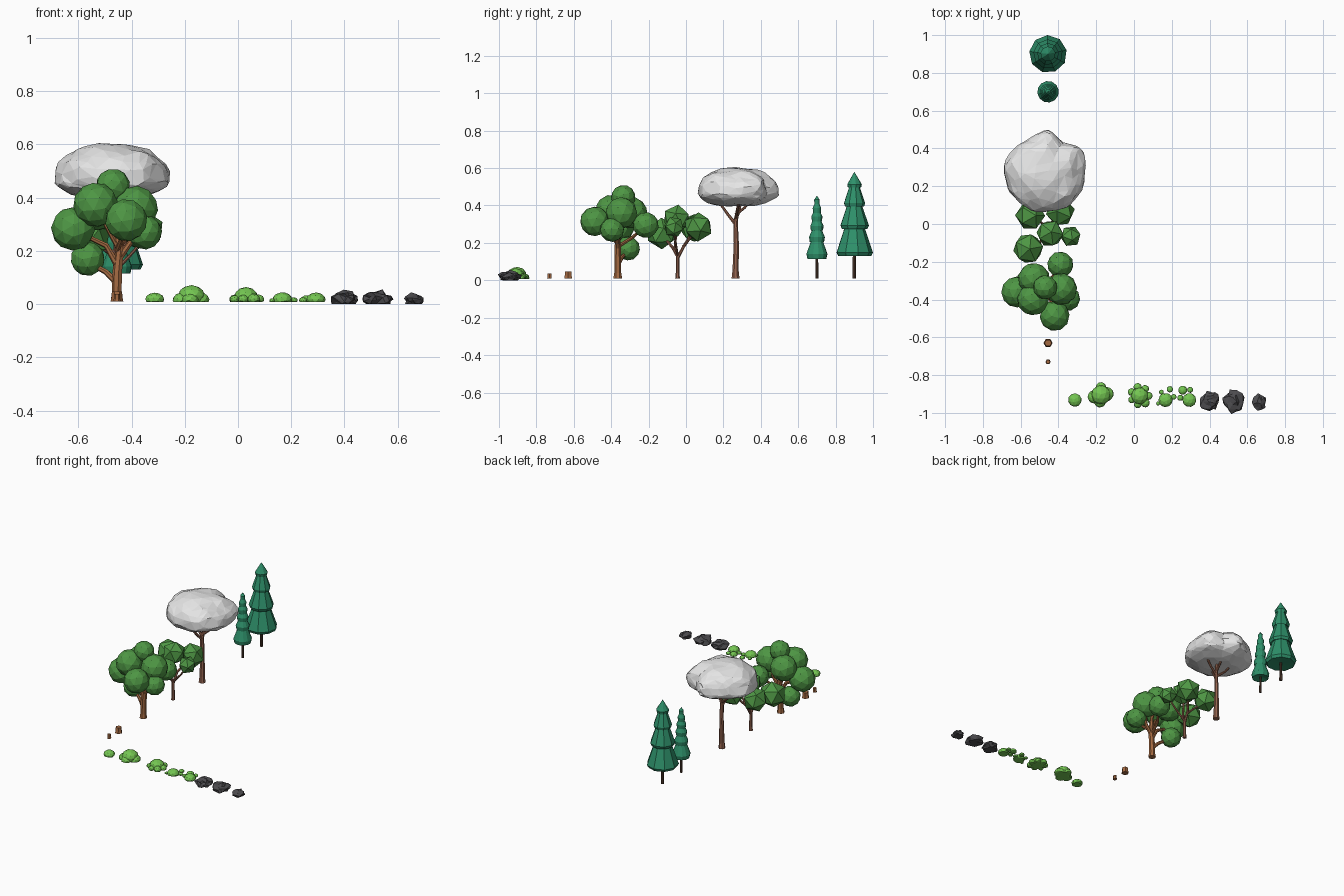
import bpy, bmesh, math, random
from mathutils import Vector, Matrix, noise

if "Cube" in bpy.data.objects:
    bpy.data.objects.remove(bpy.data.objects["Cube"])

random.seed(4)


def mat(name, r, g, b):
    lin = lambda c: ((c / 255 + 0.055) / 1.055) ** 2.4 if c > 10 else c / 3294
    m = bpy.data.materials.new(name)
    m.diffuse_color = (lin(r), lin(g), lin(b), 1)
    m.use_nodes = True
    m.node_tree.nodes["Principled BSDF"].inputs["Base Color"].default_value = m.diffuse_color
    return m


LEAF = mat("leaf green", 78, 150, 68)
PINE = mat("pine green", 46, 144, 106)
BUSH = mat("bush green", 116, 198, 82)
ROCK = mat("dark stone", 76, 75, 78)
PALE = mat("pale canopy", 229, 229, 229)
BARK = mat("warm bark", 164, 106, 66)
BARK2 = mat("reddish bark", 150, 101, 80)
DARK = mat("dark bark", 86, 62, 48)


def finish(bm, name, material):
    bmesh.ops.recalc_face_normals(bm, faces=bm.faces)
    me = bpy.data.meshes.new(name)
    bm.to_mesh(me)
    bm.free()
    me.materials.append(material)
    ob = bpy.data.objects.new(name, me)
    bpy.context.collection.objects.link(ob)
    return ob


def add_ball(bm, c, r, sub, flat=1.0, floor=None):
    """Icosphere with a random turn, optionally squashed and cut flat below."""
    turn = Matrix.Rotation(random.uniform(0, 6), 4, 'Z') @ Matrix.Rotation(random.uniform(0, 1), 4, 'X')
    m = Matrix.Translation(c) @ Matrix.Diagonal((1, 1, flat, 1)) @ turn
    vs = bmesh.ops.create_icosphere(bm, subdivisions=sub, radius=r, matrix=m)["verts"]
    if floor is not None:
        for v in vs:
            v.co.z = max(v.co.z, floor)


def add_tube(bm, path, sides=7):
    """Tapered limb along points (x, y, z, radius)."""
    pts = [Vector(p[:3]) for p in path]
    rings = []
    for i, p in enumerate(path):
        d = (pts[min(i + 1, len(pts) - 1)] - pts[max(i - 1, 0)]).normalized()
        if i == 0 and p[2] < 0.02:
            d = Vector((0, 0, 1))
        u = d.cross(Vector((0, 1, 0.02))).normalized()
        w = d.cross(u)
        rings.append([bm.verts.new(pts[i] + p[3] * (u * math.cos(a) + w * math.sin(a)))
                      for a in (2 * math.pi * k / sides for k in range(sides))])
    for a, b in zip(rings, rings[1:]):
        for k in range(sides):
            bm.faces.new((a[k], a[(k + 1) % sides], b[(k + 1) % sides], b[k]))
    bm.faces.new(rings[0])
    bm.faces.new(rings[-1])


def limbs(name, material, paths, sides=7):
    bm = bmesh.new()
    for p in paths:
        add_tube(bm, p, sides)
    return finish(bm, name, material)


def balls(name, material, items, sub, flat=1.0, floor=None):
    bm = bmesh.new()
    for x, y, z, r in items:
        add_ball(bm, (x, y, z), r, sub, flat, floor)
    return finish(bm, name, material)


def pine(name, x, y, tip, tiers, sides, rim, trunk_r):
    """Tiered conifer: one lathed profile with an undercut skirt per tier."""
    prof = []
    for i, (zb, r) in enumerate(tiers):
        prof += [(r, zb + rim), (r * 0.9, zb)]
        nxt = tiers[i + 1][1] * 0.55 if i + 1 < len(tiers) else 0.012
        prof.append((min(nxt, r * 0.7), zb + rim * 0.4))
    bm = bmesh.new()
    top = bm.verts.new((x, y, tip))
    prev = None
    for r, z in prof:
        ring = [bm.verts.new((x + r * math.cos(a), y + r * math.sin(a), z))
                for a in (2 * math.pi * (k + 0.3) / sides for k in range(sides))]
        for k in range(sides):
            j = (k + 1) % sides
            bm.faces.new((prev[k], prev[j], ring[j], ring[k]) if prev else (top, ring[j], ring[k]))
        prev = ring
    bm.faces.new(prev)
    finish(bm, name + "_foliage", PINE)
    limbs(name + "_trunk", DARK, [[(x, y, 0.01, trunk_r), (x, y, 0.16, trunk_r * 0.8)]], 8)


X = -0.455

# Two conifers
pine("tall_pine", X, 0.90, 0.58,
     [(0.495, 0.04), (0.395, 0.058), (0.275, 0.078), (0.13, 0.1)], 9, 0.018, 0.010)
pine("slim_pine", X, 0.70, 0.452,
     [(0.405, 0.015), (0.36, 0.023), (0.315, 0.030), (0.265, 0.036), (0.205, 0.043), (0.115, 0.057)],
     12, 0.026, 0.008)

# Umbrella tree: lumpy pale canopy with an outline of radii by angle
outline = [(0, .21), (35, .235), (60, .187), (86, .233), (113, .2), (135, .206), (170, .218),
           (190, .212), (222, .206), (270, .2), (318, .215), (360, .21)]


def radius_at(deg):
    for (a, ra), (b, rb) in zip(outline, outline[1:]):
        if a <= deg <= b:
            return ra + (rb - ra) * (deg - a) / (b - a)


bm = bmesh.new()
bmesh.ops.create_icosphere(bm, subdivisions=4, radius=1)
for v in bm.verts:
    d = v.co.normalized()
    R = radius_at(math.degrees(math.atan2(d.y, d.x)) % 360)
    h = math.hypot(d.x, d.y)
    n = 1 + 0.10 * noise.noise(d * 2.4) + 0.04 * noise.noise(d * 5)
    k = R * max(h, 1e-6) ** 0.85 / max(h, 1e-6)
    up = 0.13 if d.z > 0 else 0.075
    v.co = Vector((-0.473 + d.x * k * (0.5 + n / 2), 0.265 + d.y * k * (0.5 + n / 2),
                   0.47 + math.copysign(abs(d.z) ** 0.9, d.z) * up * n))
canopy = finish(bm, "umbrella_canopy", PALE)
dec = canopy.modifiers.new("facets", 'DECIMATE')
dec.ratio = 0.3

y = 0.265
limbs("umbrella_trunk", BARK2, [
    [(X, y, .01, .022), (X, y, .05, .017), (X, y + .004, .2, .014), (X, y, .31, .012), (X + .01, y + .02, .43, .008)],
    [(X, y, .30, .010), (X - .02, y - .04, .35, .008), (X - .04, y - .09, .42, .006)],
    [(X, y, .33, .009), (X + .06, y + .01, .38, .007), (X + .1, y + .02, .43, .006)],
    [(X, y, .32, .009), (X - .06, y + .02, .37, .007), (X - .1, y + .03, .43, .006)],
    [(X, y, .35, .008), (X + .01, y + .05, .39, .007), (X + .01, y + .08, .43, .006)]])

# Small tree with plain icosahedron leaves
clumps = [(-.56, -.13, .25, .085), (-.445, -.05, .33, .076), (-.335, -.065, .285, .057),
          (-.55, .045, .28, .08), (-.39, .065, .285, .08)]
balls("small_tree_leaves", LEAF, clumps, 1)
y = -0.045
limbs("small_tree_trunk", BARK2, [
    [(X, y, .01, .013), (X, y, .04, .010), (X, y, .13, .010), (X - .01, y - .03, .18, .008), (-.54, -.12, .23, .006)],
    [(X, y, .12, .009), (X + .005, y + .035, .185, .008), (-.41, .04, .25, .006)],
    [(X, y - .015, .16, .007), (-.45, -.05, .30, .006)],
    [(X, y + .03, .18, .007), (-.53, .03, .25, .005)],
    [(X, y, .13, .007), (-.39, -.055, .2, .006), (-.345, -.065, .26, .005)]])

# Large tree with round leaf clumps
clumps = [(-.53, -.29, .36, .085), (-.385, -.345, .36, .085), (-.535, -.40, .373, .085),
          (-.47, -.335, .445, .065), (-.42, -.487, .315, .08), (-.62, -.36, .283, .083),
          (-.39, -.215, .295, .07), (-.35, -.395, .27, .065), (-.565, -.31, .17, .065)]
balls("large_tree_leaves", LEAF, clumps, 2)
x, y = -0.455, -0.365
limbs("large_tree_trunk", BARK, [
    [(x, y, .01, .024), (x, y, .04, .019), (x + .002, y, .12, .019), (x + .01, y, .2, .016), (x, y, .30, .011), (-.47, -.34, .40, .008)],
    [(x, y, .08, .013), (x - .04, y + .02, .12, .011), (-.55, -.32, .15, .008)],
    [(x, y, .15, .014), (x - .04, y, .22, .011), (-.60, -.36, .27, .008)],
    [(x, y, .16, .014), (x + .05, y, .23, .011), (-.38, -.35, .32, .008)],
    [(x, y, .2, .010), (x + .02, y - .06, .25, .009), (-.42, -.46, .29, .007)],
    [(x, y, .18, .010), (x + .02, y + .08, .23, .009), (-.39, -.23, .28, .007)],
    [(x, y, .22, .010), (-.52, -.39, .34, .007)]])

# Two cut stumps
limbs("stump_large", BARK, [[(X, -.63, .01, .024), (X, -.63, .025, .021), (X, -.63, .048, .019)]], 6)
limbs("stump_small", BARK, [[(X, -.73, .01, .014), (X, -.73, .02, .012), (X, -.73, .037, .011)]], 6)

# Row of low bushes
G = 0.007
balls("bush_round", BUSH, [(-.313, -.932, .018, .036)], 2, 0.7, G)
balls("bush_mound", BUSH, [(-.175, -.905, .030, .052), (-.21, -.915, .015, .036), (-.145, -.90, .015, .038),
                           (-.175, -.865, .015, .028), (-.18, -.94, .015, .032)], 2, 0.8, G)
balls("bush_clumped", BUSH,
      [(.03, -.91, .025, .046)] +
      [(.03 + .047 * math.cos(a), -.91 + .047 * math.sin(a), .018, random.uniform(.017, .026))
       for a in (k * math.pi / 3.5 for k in range(7))], 2, 0.85, G)
balls("bush_sprouting", BUSH, [(.167, -.932, .016, .038), (.19, -.875, .014, .017), (.145, -.89, .014, .013),
                               (.21, -.915, .014, .015), (.128, -.95, .013, .011)], 2, 0.75, G)
balls("bush_spreading", BUSH, [(.293, -.932, .016, .037), (.258, -.88, .015, .024), (.297, -.878, .013, .016),
                               (.245, -.92, .014, .016)], 2, 0.75, G)

# Three rough stones
for i, (cx, cy, sx, sy, h) in enumerate([(.40, -.935, .05, .052, .055), (.525, -.94, .058, .06, .053),
                                         (.662, -.942, .036, .045, .041)]):
    bm = bmesh.new()
    bmesh.ops.create_icosphere(bm, subdivisions=3, radius=1)
    for v in bm.verts:
        d = v.co.copy()
        n = 0.93 + 0.35 * noise.noise(d * 1.9 + Vector((i * 7, 3, 1)))
        v.co = Vector((cx + d.x * sx * n, cy + d.y * sy * n, max(0, h * (0.35 + 0.63 * d.z * n))))
    stone = finish(bm, "stone_%d" % (i + 1), ROCK)
    stone.modifiers.new("facets", 'DECIMATE').ratio = 0.3
